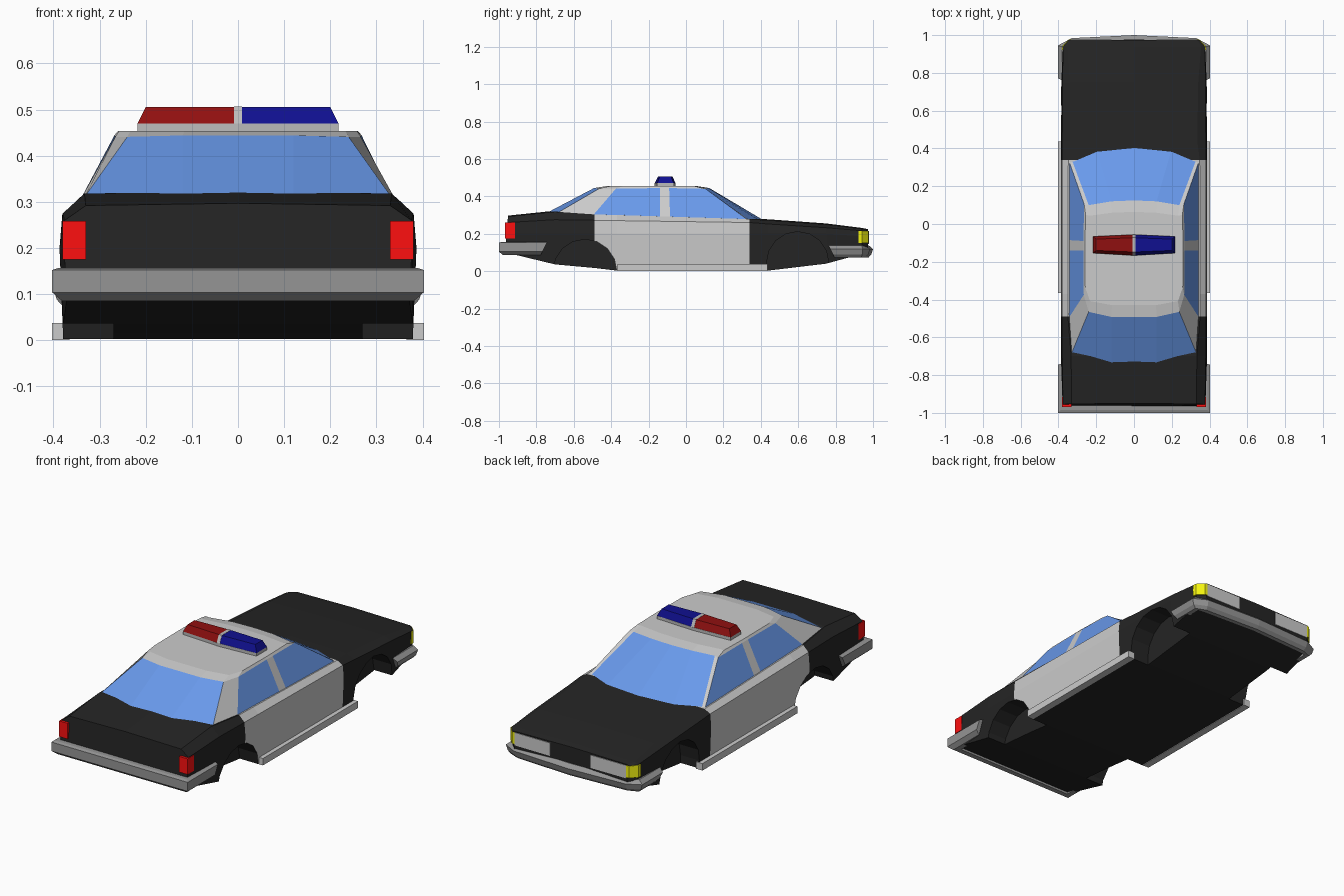
import bpy, bmesh, math

if "Cube" in bpy.data.objects:
    bpy.data.objects.remove(bpy.data.objects["Cube"])


def material(name, r, g, b):
    m = bpy.data.materials.new(name)
    m.diffuse_color = (r, g, b, 1)
    m.use_nodes = True
    m.node_tree.nodes["Principled BSDF"].inputs["Base Color"].default_value = m.diffuse_color
    return m


BLACK = material("black_paint", .018, .018, .018)
WHITE = material("white_paint", .72, .72, .72)
CHROME = material("bumper_grey", .30, .30, .30)
TRIM = material("trim_grey", .50, .50, .50)
GLASS = material("blue_glass", .14, .32, .83)
RED = material("red_lens", .28, .005, .005)
TAIL = material("tail_red", 1, .005, .005)
BLUE = material("blue_lens", .005, .005, .28)
AMBER = material("yellow_lens", .9, .9, .005)


def loft(name, rings, mats=(), pick=None):
    """Skin closed rings of equal length, cap both ends."""
    bm = bmesh.new()
    vs = [[bm.verts.new(p) for p in r] for r in rings]
    n = len(rings[0])
    for i in range(len(vs) - 1):
        for j in range(n):
            k = (j + 1) % n
            f = bm.faces.new((vs[i][j], vs[i][k], vs[i + 1][k], vs[i + 1][j]))
            if pick:
                f.material_index = pick(i, j)
    bm.faces.new(vs[0])
    bm.faces.new(vs[-1])
    bmesh.ops.recalc_face_normals(bm, faces=bm.faces[:])
    me = bpy.data.meshes.new(name)
    bm.to_mesh(me)
    bm.free()
    for m in mats:
        me.materials.append(m)
    ob = bpy.data.objects.new(name, me)
    bpy.context.collection.objects.link(ob)
    return ob


def prism(name, plan, z0, z1, mats=()):
    return loft(name, [[(x, y, z) for x, y in plan] for z in (z0, z1)], mats)


def rect(x0, x1, y0, y1):
    return [(x0, y0), (x1, y0), (x1, y1), (x0, y1)]


# Lower body: y, bottom z, mid width, shoulder width, shoulder z, top width, top z
stations = [
    (-.965, .100, .378, .376, .260, .330, .292),
    (-.700, .036, .387, .380, .275, .333, .318),
    (-.490, .017, .387, .381, .272, .350, .303),
    (-.370, .003, .387, .381, .270, .350, .300),
    (.340, .003, .387, .381, .260, .348, .278),
    (.440, .003, .387, .380, .252, .335, .272),
    (.750, .040, .385, .379, .232, .340, .250),
    (.940, .092, .376, .375, .216, .355, .226),
    (.974, .102, .338, .345, .214, .335, .219),
]
rings = []
for y, zb, wm, ws, zs, wt, zt in stations:
    half = [(wm - .008, zb), (wm, min(.2, zs - .03)), (ws, zs), (wt, zt)]
    sec = half + [(0, zt + .005)] + [(-x, z) for x, z in reversed(half)]
    lean = .1 if y < -.9 else 0
    rings.append([(x, y + lean * max(0, z - .16), z) for x, z in sec])
body = loft("lower_body", rings, (BLACK, WHITE),
            lambda i, j: 1 if i in (2, 3) and j != 8 else 0)

# Wheel wells cut from the body
for label, yc, zc, r in (("rear", -.54, .0, .17), ("front", .597, .045, .166)):
    arch = [(yc + r * math.cos(a), zc + r * math.sin(a))
            for a in [math.pi * k / 8 for k in range(9)]]
    arch += [(yc - r, -.1), (yc + r, -.1)]
    for side, s in (("right", 1), ("left", -1)):
        cut = loft(f"{label}_{side}_well_cutter",
                   [[(s * x, y, z) for y, z in arch] for x in (.27, .5)], (BLACK,))
        cut.hide_render = True
        cut.hide_viewport = True
        mod = body.modifiers.new("wheel_well", 'BOOLEAN')
        mod.operation = 'DIFFERENCE'
        mod.solver = 'EXACT'
        mod.object = cut

# Cabin: right half of belt line and roof edge, windscreen to rear window
belt = [(0, .418, .270), (.20, .398, .268), (.33, .342, .270), (.346, .338, .268),
        (.347, -.085, .282), (.347, -.14, .284), (.347, -.50, .295),
        (.333, -.69, .310), (.12, -.732, .318), (0, -.732, .318)]
roof = [(0, .125, .444), (.12, .120, .444), (.24, .100, .441), (.264, .105, .440),
        (.268, -.09, .444), (.268, -.14, .444), (.266, -.375, .441),
        (.24, -.465, .441), (.12, -.492, .444), (0, -.492, .444)]


def mirrored(half):
    return half + [(-x, y, z) for x, y, z in reversed(half[1:-1])]


crown = [(x * .97, -.18 + (y + .18) * .8, .454) for x, y, z in roof]
glazed = {0, 1, 3, 5, 7, 8}
loft("cabin", [mirrored(h) for h in (belt, roof, crown)], (WHITE, GLASS),
     lambda i, j: int(i == 0 and min(j, 17 - j) in glazed))


# Wrap-around bumpers: plan path with inward direction, section of (inset, z)
def bumper(name, path, section, slant):
    full = path + [(-x, y, -dx, dy) for x, y, dx, dy in reversed(path[:-1])]
    rings = [[(x + dx * i, y + dy * i, z) for i, z in section] for x, y, dx, dy in full]
    for k in (0, -1):
        rings[k] = [(x, y + slant * (.15 - z), z) for x, y, z in rings[k]]
    loft(name, rings, (CHROME,))


bumper("front_bumper",
       [(.403, .755, -1, 0), (.403, .945, -1, -.3), (.33, .984, -.3, -1), (0, 1, 0, -1)],
       [(.05, .137), (.022, .137), (0, .118), (.010, .088), (.025, .072), (.05, .072)], .5)
bumper("rear_bumper",
       [(.403, -.745, -1, 0), (.403, -1, -1, 1), (0, -1, 0, 1)],
       [(.05, .157), (.015, .157), (0, .152), (0, .104), (.022, .085), (.05, .085)], -.5)

# Sills, lamps on both sides
for side, s in (("right", 1), ("left", -1)):
    def flip(plan):
        return [(s * x, y) for x, y in plan]
    prism(side + "_sill", flip(rect(.365, .403, -.365, .437)), 0, .037)
    prism(side + "_tail_light", flip(rect(.33, .380, -.968, -.915)), .175, .259, (TAIL,))
    prism(side + "_headlight",
          flip([(.12, .978), (.33, .977), (.33, .94), (.12, .94)]), .145, .214)
    prism(side + "_turn_signal",
          flip([(.33, .977), (.345, .976), (.379, .942), (.381, .922), (.33, .922)]),
          .150, .214, (AMBER,))

# Roof light bar: base, two lenses, centre divider
prism("light_bar_base",
      [(-.218, -.155), (0, -.168), (.218, -.155), (.218, -.065), (0, -.055), (-.218, -.065)],
      .445, .470, (TRIM,))
for name, s, m in (("red_beacon", -1, RED), ("blue_beacon", 1, BLUE)):
    low = [(.008, -.166), (.218, -.154), (.218, -.066), (.008, -.057)]
    top = [(.008, -.148), (.200, -.140), (.200, -.080), (.008, -.073)]
    loft(name, [[(s * x, y, z) for x, y in p] for p, z in ((low, .470), (top, .506))], (m,))
loft("beacon_divider", [[(x, y, z) for x, y in rect(-.009, .009, a, b)]
                        for a, b, z in ((-.167, -.056, .470), (-.149, -.072, .507))], (TRIM,))
